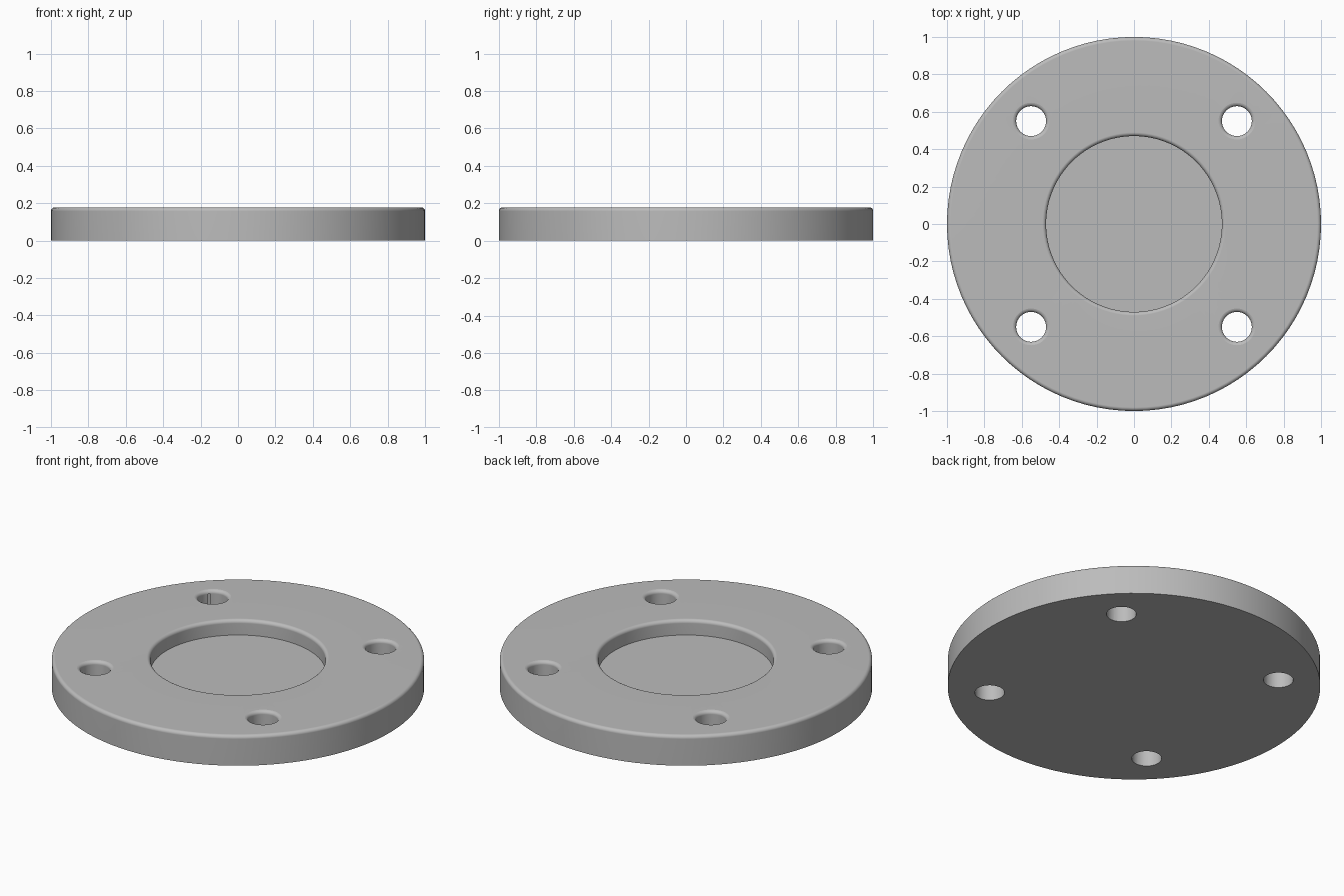
import bpy
import bmesh
import math

if "Cube" in bpy.data.objects:
    bpy.data.objects.remove(bpy.data.objects["Cube"])

HEIGHT = 0.178
FLOOR = 0.089       # recess floor level
FILLET = 0.02       # rounded top edges
HOLE_POS, HOLE_R = 0.55, 0.08

grey = bpy.data.materials.new("light grey")
grey.diffuse_color = (0.5, 0.5, 0.5, 1)
grey.use_nodes = True
grey.node_tree.nodes["Principled BSDF"].inputs["Base Color"].default_value = grey.diffuse_color


def fillet(cx, cz, start, end, steps=5):
    """Quarter-round points about (cx, cz), angles in degrees."""
    angles = [math.radians(start + (end - start) * i / steps) for i in range(steps + 1)]
    return [(cx + FILLET * math.cos(a), cz + FILLET * math.sin(a)) for a in angles]


def lathe(name, profile, segments, location=(0, 0, 0)):
    """Revolve a closed-on-axis (radius, z) profile into a solid."""
    bm = bmesh.new()
    verts = [bm.verts.new((r, 0, z)) for r, z in profile]
    edges = [bm.edges.new(pair) for pair in zip(verts, verts[1:])]
    bmesh.ops.spin(bm, geom=verts + edges, cent=(0, 0, 0), axis=(0, 0, 1),
                   angle=math.tau, steps=segments, use_duplicate=False)
    bmesh.ops.remove_doubles(bm, verts=bm.verts, dist=1e-5)
    bmesh.ops.dissolve_degenerate(bm, edges=bm.edges, dist=1e-6)
    bmesh.ops.recalc_face_normals(bm, faces=bm.faces)
    mesh = bpy.data.meshes.new(name)
    bm.to_mesh(mesh)
    bm.free()
    mesh.materials.append(grey)
    obj = bpy.data.objects.new(name, mesh)
    obj.location = location
    bpy.context.collection.objects.link(obj)
    return obj


# Flange disc with a round recess and rounded top rims
TOP = HEIGHT - FILLET
disc_profile = [(0, 0), (1, 0)]
disc_profile += fillet(1 - FILLET, TOP, 0, 90)
disc_profile += fillet(0.47 + FILLET, TOP, 90, 180)
disc_profile += [(0.47, FLOOR), (0, FLOOR)]
flange = lathe("flange_disc", disc_profile, 96)

# Four bolt holes, flared at the top
hole_profile = [(0, -0.1), (HOLE_R, -0.1)]
hole_profile += fillet(HOLE_R + FILLET, TOP, 180, 95)
rim = hole_profile[-1][0] + 0.002
hole_profile += [(rim, HEIGHT + 0.001), (rim, HEIGHT + 0.1), (0, HEIGHT + 0.1)]
cutters = []
for sx in (-1, 1):
    for sy in (-1, 1):
        cutter = lathe("bolt_hole_cutter", hole_profile, 40,
                       (sx * HOLE_POS, sy * HOLE_POS, 0))
        cutter.hide_render = True
        cutters.append(cutter)
        cut = flange.modifiers.new("bolt_hole", 'BOOLEAN')
        cut.operation = 'DIFFERENCE'
        cut.solver = 'EXACT'
        cut.object = cutter

# Apply the cuts, then remove the cutters
bpy.context.view_layer.objects.active = flange
flange.select_set(True)
for mod in list(flange.modifiers):
    bpy.ops.object.modifier_apply(modifier=mod.name)
for cutter in cutters:
    bpy.data.objects.remove(cutter)

# Smooth rounds while keeping flat faces crisp
bpy.ops.object.shade_smooth_by_angle(angle=math.radians(35))
weighted = flange.modifiers.new("flat_face_normals", 'WEIGHTED_NORMAL')
weighted.keep_sharp = True
